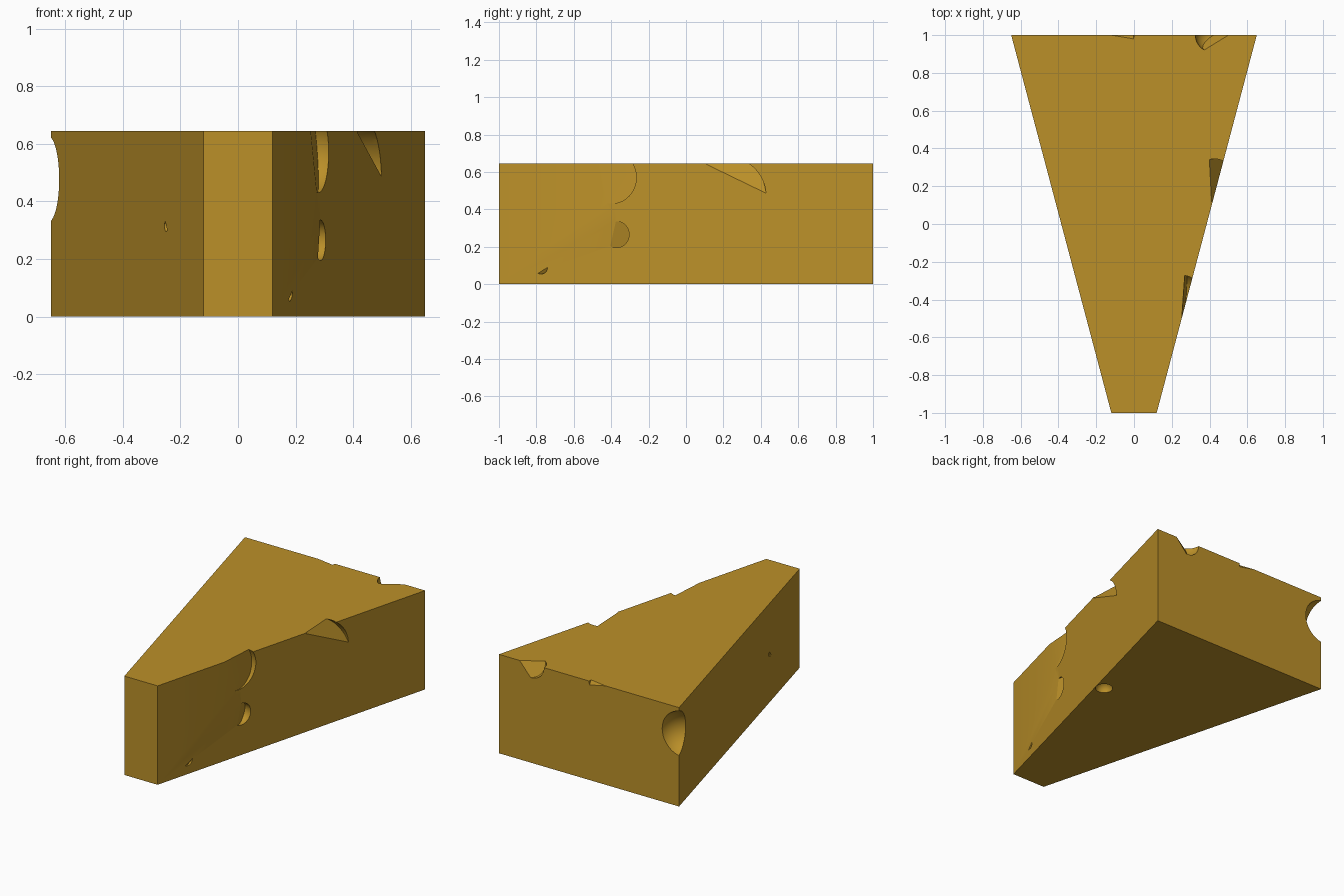
import bpy, bmesh, math
from mathutils import Vector

if "Cube" in bpy.data.objects:
    bpy.data.objects.remove(bpy.data.objects["Cube"])

H = 0.645          # height of the wedge
FRONT, BACK = 0.12, 0.65   # half widths at the front and back

mat = bpy.data.materials.new("cheese_yellow")
mat.diffuse_color = (0.50, 0.28, 0.022, 1)
mat.use_nodes = True
mat.node_tree.nodes["Principled BSDF"].inputs["Base Color"].default_value = mat.diffuse_color


def make_object(name, bm):
    mesh = bpy.data.meshes.new(name)
    bm.to_mesh(mesh)
    bm.free()
    mesh.materials.append(mat)
    obj = bpy.data.objects.new(name, mesh)
    bpy.context.collection.objects.link(obj)
    return obj


# Wedge body: a tapered slab
bm = bmesh.new()
base = bm.faces.new([bm.verts.new(p) for p in
                     ((-FRONT, -1, 0), (FRONT, -1, 0), (BACK, 1, 0), (-BACK, 1, 0))])
top = bmesh.ops.extrude_face_region(bm, geom=[base])["geom"]
bmesh.ops.translate(bm, vec=(0, 0, H), verts=[g for g in top if isinstance(g, bmesh.types.BMVert)])
bmesh.ops.recalc_face_normals(bm, faces=bm.faces)
cheese = make_object("cheese_wedge", bm)

SLOPE = (BACK - FRONT) / 2
SIDE_N = Vector((1, -SLOPE, 0)).normalized()
LEFT_N = Vector((-1, -SLOPE, 0)).normalized()
BACK_N = Vector((0, 1, 0))


def side(y, z, depth=0):
    """Point on the right side face, pushed inwards by depth."""
    return Vector((FRONT + SLOPE * (y + 1), y, z)) - SIDE_N * depth


def left(y, z, depth=0):
    p = side(y, z, depth)
    return Vector((-p.x, p.y, p.z))


def back(x, z, depth=0):
    return Vector((x, 1 - depth, z))


def hole(center, r, clip=None, outward=None):
    """Sphere cutter, optionally sliced by a plane through three points."""
    bm = bmesh.new()
    bmesh.ops.create_uvsphere(bm, u_segments=48, v_segments=24, radius=r)
    bmesh.ops.translate(bm, vec=center, verts=bm.verts)
    if clip:
        a, b, d = clip
        n = (b - a).cross(d - a).normalized()
        if n.dot(outward) < 0:
            n = -n
        bmesh.ops.bisect_plane(bm, geom=bm.verts[:] + bm.edges[:] + bm.faces[:],
                               plane_co=a, plane_no=n, clear_inner=True)
        bmesh.ops.holes_fill(bm, edges=[e for e in bm.edges if e.is_boundary])
        bmesh.ops.recalc_face_normals(bm, faces=bm.faces)
    cutter = make_object("hole_cutter", bm)
    mod = cheese.modifiers.new("hole", "BOOLEAN")
    mod.operation, mod.solver, mod.object = "DIFFERENCE", "EXACT", cutter
    bpy.context.view_layer.objects.active = cheese
    bpy.ops.object.modifier_apply(modifier=mod.name)
    bpy.data.objects.remove(cutter)


# Right side holes, sliced by slanted floors
hole(side(-.40, .57, .03), .143,
     (side(-.5, H), side(-.42, .43), Vector((.27, -.25, H))), SIDE_N)
hole(side(.225, .467, .02), .212,
     (side(.1, H), side(.43, .485), Vector((.4, .32, H))), SIDE_N)
hole(side(-.372, .265, .01), .071,
     (side(-.407, .2), side(-.375, .335), side(-.31, .27, .045)), SIDE_N)
hole(side(-.775, .09), .036,
     (side(-.8, .052), side(-.74, .09), side(-.75, .06, .015)), SIDE_N)

# Back holes along the top edge
hole(back(.415, H), .09,
     (back(.5, H), back(.426, .56), back(.37, H, .08)), BACK_N)
hole(back(-.06, H), .06,
     (back(-.12, H), back(-.01, .622), back(-.02, H, .017)), BACK_N)

# Small nick on the left side
hole(left(-.51, .315), .02,
     (left(-.525, .30), left(-.50, .33), left(-.50, .31, .01)), LEFT_N)

# Round hole on the back left corner and one underneath
hole(Vector((-.675, 1.03, .477)), .15)
hole(Vector((.37, .157, 0)), .053)

cheese.select_set(True)
bpy.context.view_layer.objects.active = cheese
bpy.ops.object.shade_smooth_by_angle(angle=math.radians(30))
